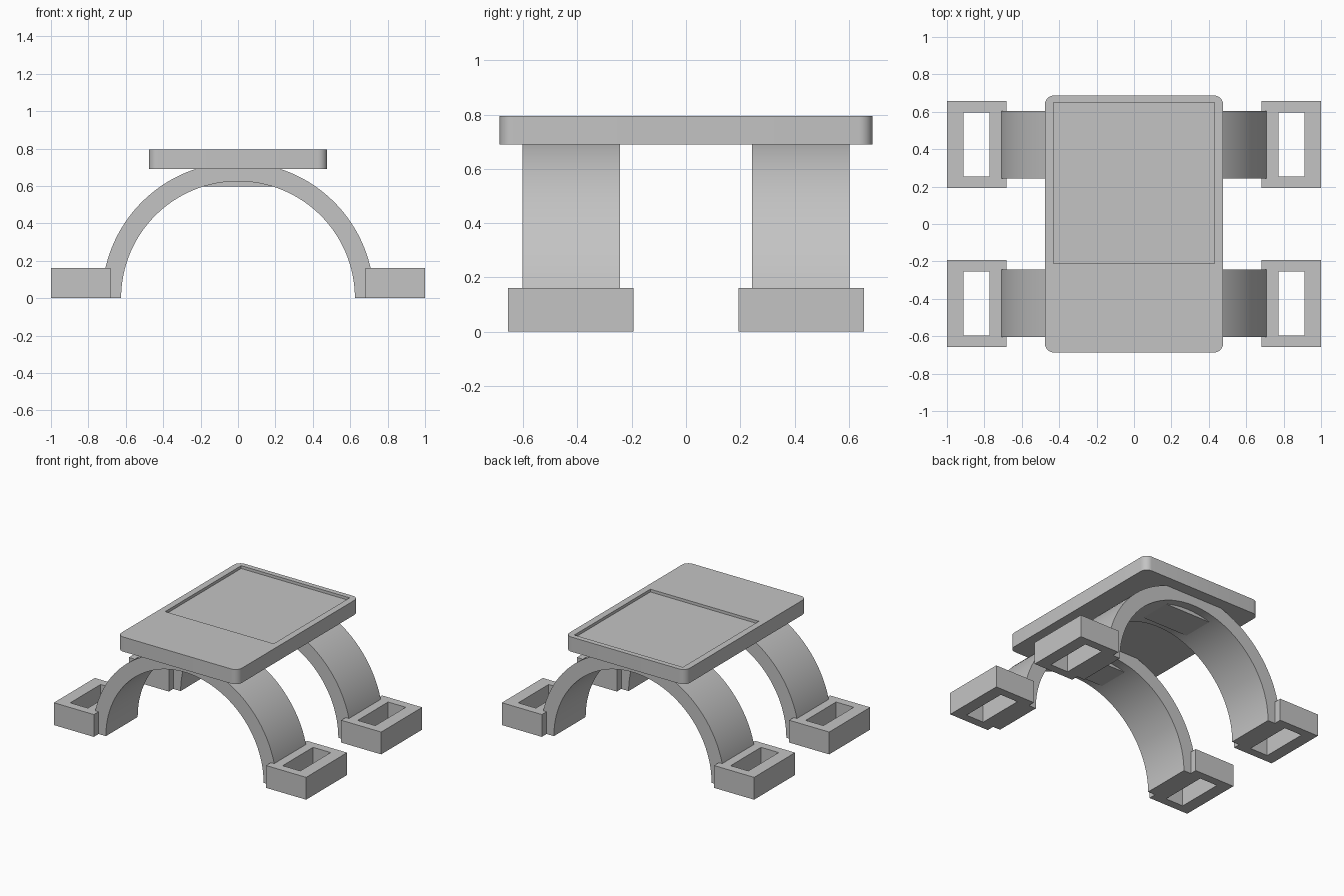
import bpy, bmesh, math

if "Cube" in bpy.data.objects:
    bpy.data.objects.remove(bpy.data.objects["Cube"], do_unlink=True)

grey = bpy.data.materials.new("plain grey")
grey.use_nodes = True
grey.diffuse_color = (0.55, 0.55, 0.55, 1)
grey.node_tree.nodes["Principled BSDF"].inputs["Base Color"].default_value = grey.diffuse_color


def finish(name, bm):
    bmesh.ops.recalc_face_normals(bm, faces=bm.faces)
    mesh = bpy.data.meshes.new(name)
    bm.to_mesh(mesh)
    bm.free()
    mesh.materials.append(grey)
    obj = bpy.data.objects.new(name, mesh)
    bpy.context.collection.objects.link(obj)
    return obj


def box(name, low, high, corner=0):
    """Box between two corners, with optional rounded vertical edges."""
    bm = bmesh.new()
    bmesh.ops.create_cube(bm, size=1)
    for v in bm.verts:
        v.co = [(a + b) / 2 + c * (b - a) for a, b, c in zip(low, high, v.co)]
    if corner:
        upright = [e for e in bm.edges if abs(e.verts[0].co.z - e.verts[1].co.z) > 0.01]
        bmesh.ops.bevel(bm, geom=upright, offset=corner, segments=8, profile=0.5, affect='EDGES')
    return finish(name, bm)


def activate(obj):
    bpy.ops.object.select_all(action='DESELECT')
    obj.select_set(True)
    bpy.context.view_layer.objects.active = obj


def cut(obj, cutter):
    activate(obj)
    mod = obj.modifiers.new("cut", 'BOOLEAN')
    mod.operation = 'DIFFERENCE'
    mod.solver = 'EXACT'
    mod.object = cutter
    bpy.ops.object.modifier_apply(modifier=mod.name)
    bpy.data.objects.remove(cutter, do_unlink=True)


def smooth(obj):
    activate(obj)
    bpy.ops.object.shade_smooth_by_angle(angle=math.radians(30))


def arch(name, y0, y1, inner=0.625, outer=0.727, steps=64):
    """Half ring whose crown is cut flat where it meets the tray."""
    bm = bmesh.new()
    rings = []
    for i in range(steps + 1):
        a = math.pi * i / steps
        c, s = math.cos(a), math.sin(a)
        rings.append([bm.verts.new((r * c, y, min(r * s, 0.70)))
                      for r, y in ((inner, y0), (outer, y0), (outer, y1), (inner, y1))])
    for p, q in zip(rings, rings[1:]):
        for k in range(4):
            n = (k + 1) % 4
            bm.faces.new((p[k], p[n], q[n], q[k]))
    bm.faces.new(rings[0])
    bm.faces.new(rings[-1])
    return finish(name, bm)


# Tray with rounded corners and a shallow recess towards the back
tray = box("tray", (-0.477, -0.687, 0.69), (0.477, 0.687, 0.795), corner=0.05)
cut(tray, box("recess_cutter", (-0.43, -0.21, 0.775), (0.43, 0.65, 0.9)))
smooth(tray)

for end, sy in (("front", -1), ("back", 1)):
    # Arched leg with a flat pad under its crown
    y0, y1 = sorted((sy * 0.243, sy * 0.603))
    smooth(arch(end + "_arch", y0, y1))
    p0, p1 = sorted((sy * 0.31, sy * 0.54))
    box(end + "_crown_pad", (-0.2, p0, 0.598), (0.2, p1, 0.695))

    # Feet with an open slot through each
    for side, sx in (("right", -1), ("left", 1)):
        x0, x1 = sorted((sx * 0.683, sx))
        f0, f1 = sorted((sy * 0.193, sy * 0.657))
        foot = box(f"{end}_{side}_foot", (x0, f0, 0), (x1, f1, 0.16))
        h0, h1 = sorted((sx * 0.772, sx * 0.912))
        g0, g1 = sorted((sy * 0.253, sy * 0.597))
        cut(foot, box("slot_cutter", (h0, g0, -0.1), (h1, g1, 0.3)))
